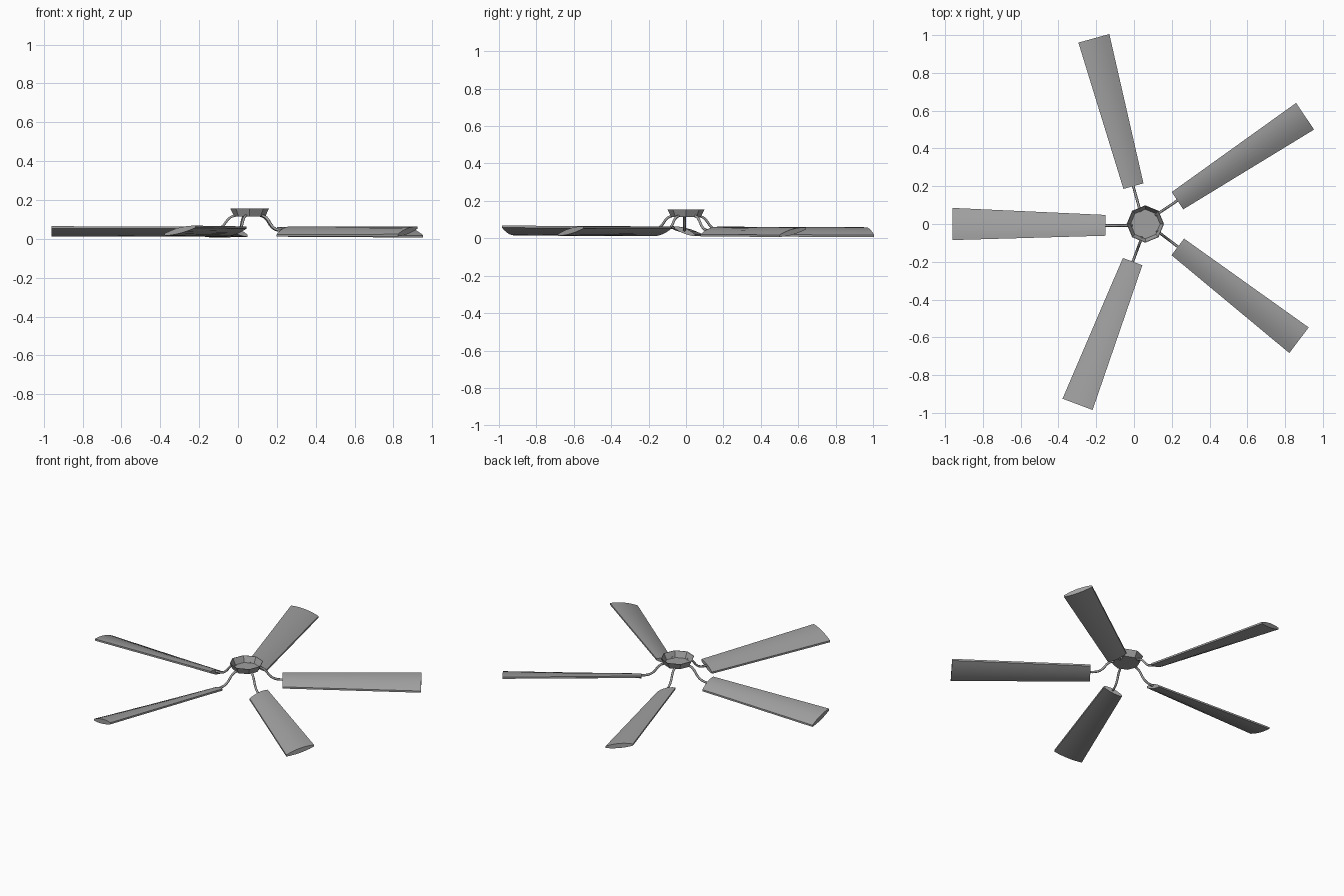
import bpy
import bmesh
from math import cos, sin, radians
from mathutils import Vector

cube = bpy.data.objects.get("Cube")
if cube:
    bpy.data.objects.remove(cube)

CENTRE = Vector((0.06, 0, 0))
BLADE_ANGLES = (34, 105.5, 180, 249.4, 322.9)

metal = bpy.data.materials.new("grey metal")
metal.use_nodes = True
GREY = (0.35, 0.35, 0.35, 1)
metal.diffuse_color = GREY
metal.node_tree.nodes["Principled BSDF"].inputs["Base Color"].default_value = GREY


def place(angle, r, v, z):
    """Point at radius r and sideways offset v, on the slightly leaning rotor."""
    a = radians(angle)
    p = Vector((r * cos(a) - v * sin(a), r * sin(a) + v * cos(a), z))
    p.z -= 0.005 * (p.x * 0.34 + p.y * 0.94)
    return p + CENTRE


def loft(name, rings, cap_start=True, cap_end=True, smooth=30):
    """Skin a list of closed rings into one object."""
    bm = bmesh.new()
    rows = [[bm.verts.new(p) for p in ring] for ring in rings]
    n = len(rows[0])
    for a, b in zip(rows, rows[1:]):
        for i in range(n):
            j = (i + 1) % n
            bm.faces.new((a[i], a[j], b[j], b[i]))
    if cap_start:
        bm.faces.new(rows[0][::-1])
    if cap_end:
        bm.faces.new(rows[-1])
    bmesh.ops.recalc_face_normals(bm, faces=bm.faces)
    mesh = bpy.data.meshes.new(name)
    bm.to_mesh(mesh)
    bm.free()
    obj = bpy.data.objects.new(name, mesh)
    bpy.context.collection.objects.link(obj)
    mesh.materials.append(metal)
    if smooth:
        bpy.ops.object.select_all(action="DESELECT")
        obj.select_set(True)
        bpy.context.view_layer.objects.active = obj
        bpy.ops.object.shade_smooth_by_angle(angle=radians(smooth))
    return obj


# Hub: shallow open eight-sided dish with a thin wall
def octagon(r, z):
    return [CENTRE + Vector((r * cos(radians(45 * i)), r * sin(radians(45 * i)), z))
            for i in range(8)]


loft("hub_dish", [octagon(0.08, 0.115), octagon(0.099, 0.155),
                  octagon(0.096, 0.155), octagon(0.078, 0.118)], smooth=0)


# Blades: pitched, arched section that widens towards the tip
def blade_ring(angle, r, low, high):
    steps = [i / 6 for i in range(7)]

    def point(t, top):
        arch = 4 * t * (1 - t)
        z = 0.022 + 0.041 * t + 0.011 * arch if top else 0.011 + 0.041 * t - 0.008 * arch
        return place(angle, r, low + (high - low) * t, z)

    return [point(t, True) for t in steps] + [point(t, False) for t in reversed(steps)]


# Arms: thin bent rods from the hub down to each blade
def arm(name, angle):
    curve = bpy.data.curves.new(name, "CURVE")
    curve.dimensions = "3D"
    curve.bevel_depth = 0.007
    curve.bevel_resolution = 1
    curve.resolution_u = 4
    curve.use_fill_caps = True
    spline = curve.splines.new("BEZIER")
    path = [(0.07, 0.121), (0.1, 0.11), (0.145, 0.06), (0.175, 0.046), (0.225, 0.043)]
    spline.bezier_points.add(len(path) - 1)
    for knot, (r, z) in zip(spline.bezier_points, path):
        knot.co = place(angle, r, 0.008, z)
        knot.handle_left_type = knot.handle_right_type = "AUTO"
    curve.materials.append(metal)
    bpy.context.collection.objects.link(bpy.data.objects.new(name, curve))


for number, angle in enumerate(BLADE_ANGLES, 1):
    loft(f"blade_{number}", [blade_ring(angle, 0.21, -0.048, 0.062),
                             blade_ring(angle, 1.02, -0.085, 0.085)])
    arm(f"arm_{number}", angle)
